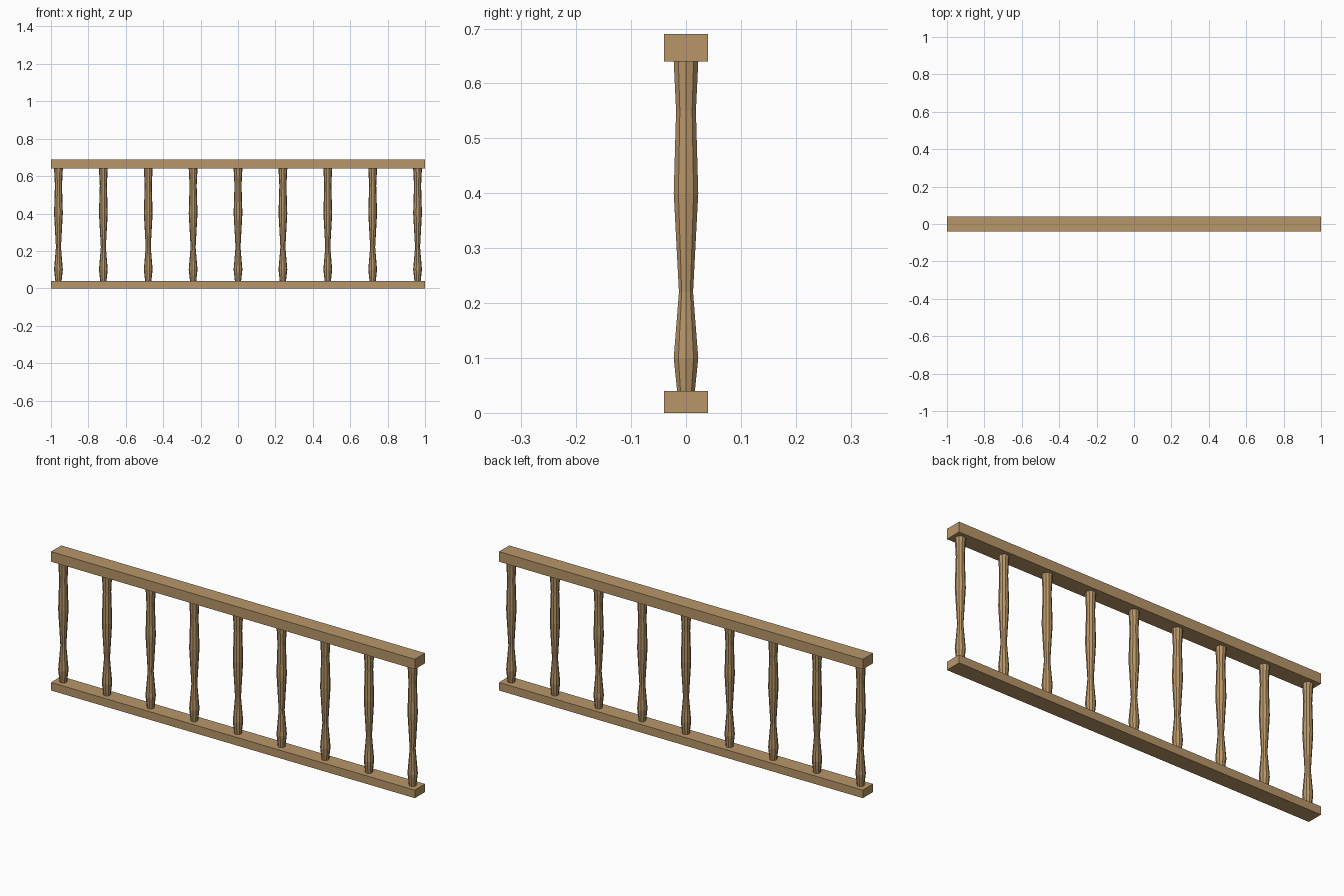
import bpy
import bmesh
from math import cos, sin, tau

cube = bpy.data.objects.get("Cube")
if cube:
    bpy.data.objects.remove(cube, do_unlink=True)

# Single wood colour
wood = bpy.data.materials.new("warm_wood")
wood.use_nodes = True
color = (0.48, 0.305, 0.138, 1)
wood.diffuse_color = color
wood.node_tree.nodes["Principled BSDF"].inputs["Base Color"].default_value = color


def add_object(name, bm, location):
    mesh = bpy.data.meshes.new(name)
    bmesh.ops.recalc_face_normals(bm, faces=bm.faces)
    bm.to_mesh(mesh)
    bm.free()
    mesh.materials.append(wood)
    obj = bpy.data.objects.new(name, mesh)
    obj.location = location
    bpy.context.collection.objects.link(obj)
    return obj


def add_rail(name, bottom, top):
    bm = bmesh.new()
    bmesh.ops.create_cube(bm, size=1)
    bmesh.ops.scale(bm, vec=(2, 0.08, top - bottom), verts=bm.verts)
    add_object(name, bm, (0, 0, (bottom + top) / 2))


def add_baluster(name, x, profile, sides=10):
    bm = bmesh.new()
    rings = [[bm.verts.new((r * cos(tau * i / sides), r * sin(tau * i / sides), z))
              for i in range(sides)] for r, z in profile]
    for low, high in zip(rings, rings[1:]):
        for i in range(sides):
            j = (i + 1) % sides
            bm.faces.new((low[i], low[j], high[j], high[i]))
    bm.faces.new(rings[0])
    bm.faces.new(rings[-1])
    add_object(name, bm, (x, 0, 0))


# Bottom and top rails
add_rail("bottom_rail", 0, 0.04)
add_rail("handrail", 0.64, 0.69)

# Row of faceted turned balusters: (radius, height)
profile = [(0.017, 0.04), (0.0235, 0.10), (0.0135, 0.22),
           (0.0235, 0.40), (0.019, 0.55), (0.0235, 0.64)]
for n in range(9):
    add_baluster(f"baluster_{n + 1}", (n - 4) * 0.24, profile)
